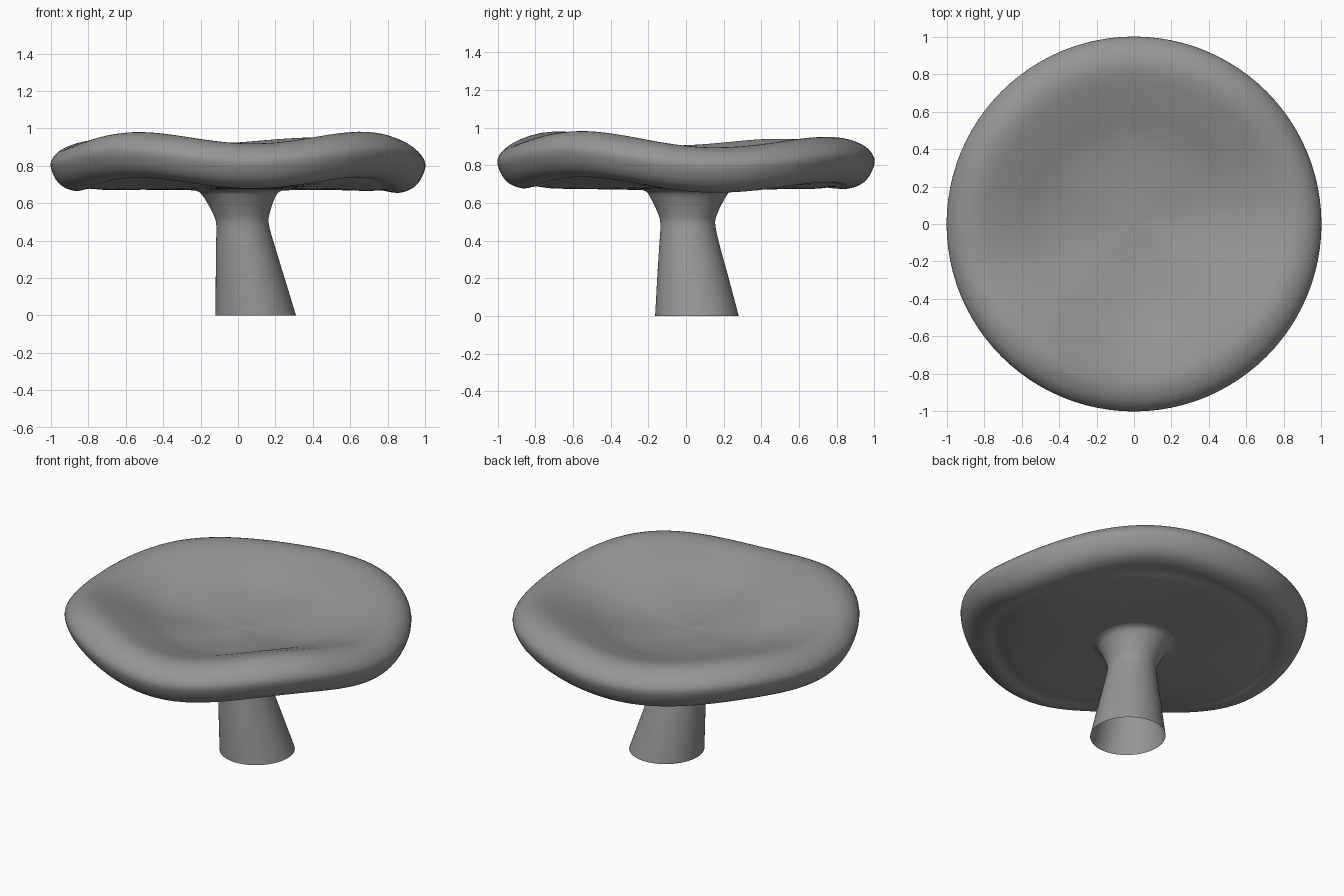
import bpy, bmesh, math
from mathutils import Vector

if "Cube" in bpy.data.objects:
    bpy.data.objects.remove(bpy.data.objects["Cube"])

SEGMENTS = 96

grey = bpy.data.materials.new("mid_grey")
grey.use_nodes = True
colour = (0.3, 0.3, 0.3, 1)
grey.diffuse_color = colour
grey.node_tree.nodes["Principled BSDF"].inputs["Base Color"].default_value = colour


def spline(points, steps):
    """Smooth open curve through the control points."""
    pts = [Vector(p) for p in points]
    pts = [2 * pts[0] - pts[1]] + pts + [2 * pts[-1] - pts[-2]]
    out = []
    for a, b, c, d in zip(pts, pts[1:], pts[2:], pts[3:]):
        for i in range(steps):
            t = i / steps
            out.append(0.5 * (2 * b + (c - a) * t + (2 * a - 5 * b + 4 * c - d) * t * t
                              + (3 * b - a - 3 * c + d) * t ** 3))
    return out + [pts[-2]]


def wave(angle):
    """Rise and fall of the rim around the cap, eased between its peaks and dips."""
    deg = math.degrees(angle)
    keys = [(-40, .04)] + RIM + [(320, .04), (370, RIM[0][1])]
    for (a0, h0), (a1, h1) in zip(keys, keys[1:]):
        if a0 <= deg < a1:
            t = (1 - math.cos(math.pi * (deg - a0) / (a1 - a0))) / 2
            return h0 + (h1 - h0) * t
    return 0


def loft(name, rings, close_ends):
    """Skin a stack of equal rings into one smooth object."""
    bm = bmesh.new()
    loops = [[bm.verts.new(p) for p in ring] for ring in rings]
    for low, high in zip(loops, loops[1:]):
        for i in range(SEGMENTS):
            j = (i + 1) % SEGMENTS
            bm.faces.new((low[i], low[j], high[j], high[i]))
    if close_ends:
        bmesh.ops.remove_doubles(bm, verts=bm.verts, dist=1e-5)
        bmesh.ops.recalc_face_normals(bm, faces=bm.faces)
    mesh = bpy.data.meshes.new(name)
    bm.to_mesh(mesh)
    bm.free()
    mesh.materials.append(grey)
    mesh.shade_smooth()
    obj = bpy.data.objects.new(name, mesh)
    bpy.context.collection.objects.link(obj)
    return obj


angles = [math.tau * i / SEGMENTS for i in range(SEGMENTS)]

# Wavy dished cap: radius, height, share of the rim wave
RIM = [(10, -.045), (60, .01), (105, -.025), (145, 0),
       (185, -.035), (232, .038), (275, -.022)]
cap_profile = [(0, .665, 0), (.45, .675, .1), (.7, .688, .5), (.8, .705, .8),
               (.87, .70, 1), (.94, .725, 1), (.985, .78, 1), (1, .855, 1),
               (.94, .92, 1), (.83, .94, 1), (.65, .888, .75), (.45, .82, .4),
               (.2, .778, .1), (0, .77, 0)]
cap_rings = [[(max(r, 0) * math.cos(a), max(r, 0) * math.sin(a), z + w * wave(a))
              for a in angles] for r, z, w in spline(cap_profile, 5)]
loft("cap", cap_rings, True)

# Leaning stem, open at the foot: height, centre x, centre y, radius x, radius y
stem_profile = [(0, .095, .058, .215, .222), (.2, .065, .037, .184, .19),
                (.36, .041, .02, .159, .163), (.48, .025, .01, .141, .146),
                (.54, .018, .009, .15, .156), (.63, .008, .01, .19, .2),
                (.665, .005, .01, .225, .23), (.68, 0, 0, .3, .3)]
stem_rings = [[(cx + rx * math.cos(a), cy + ry * math.sin(a), z) for a in angles]
              for z, cx, cy, rx, ry in spline(stem_profile, 5)]
loft("stem", stem_rings, False)
